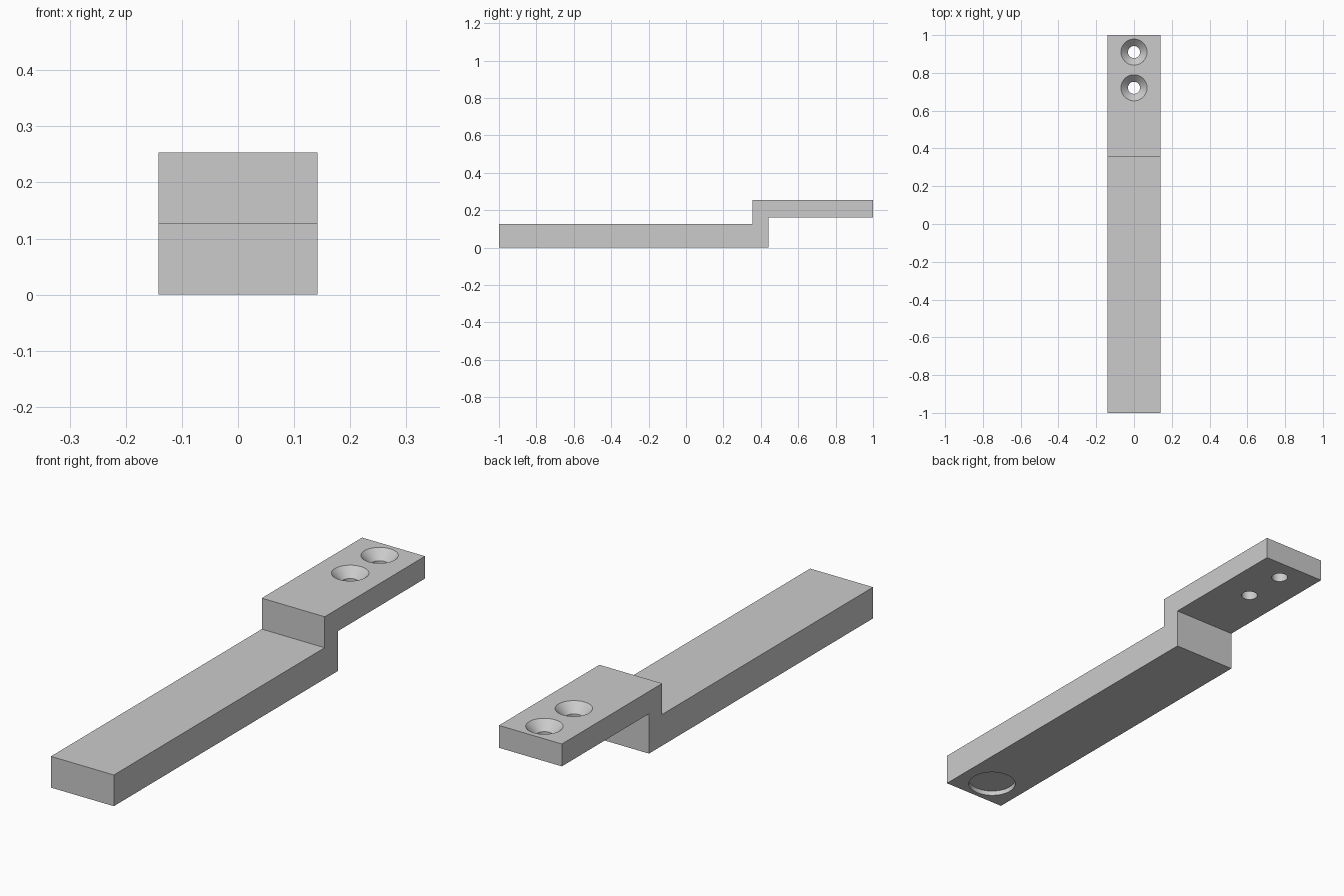
import bpy, bmesh, math

if "Cube" in bpy.data.objects:
    bpy.data.objects.remove(bpy.data.objects["Cube"], do_unlink=True)

# One flat grey for the whole part
grey = bpy.data.materials.new("light_grey")
grey.use_nodes = True
colour = (0.6, 0.6, 0.6, 1)
grey.diffuse_color = colour
grey.node_tree.nodes["Principled BSDF"].inputs["Base Color"].default_value = colour

HALF_WIDTH = 0.1415
TOP = 0.253
UNDERSIDE = 0.162  # underside of the raised tab


def add_object(name, bm):
    bmesh.ops.recalc_face_normals(bm, faces=bm.faces[:])
    mesh = bpy.data.meshes.new(name)
    bm.to_mesh(mesh)
    bm.free()
    mesh.materials.append(grey)
    obj = bpy.data.objects.new(name, mesh)
    bpy.context.collection.objects.link(obj)
    return obj


def lathe_cutter(name, y, profile, sides=64):
    """Closed turned solid from (radius, z) rings, bottom to top."""
    bm = bmesh.new()
    rings = []
    for r, z in profile:
        angles = [2 * math.pi * i / sides for i in range(sides)]
        rings.append([bm.verts.new((r * math.cos(a), y + r * math.sin(a), z)) for a in angles])
    for low, high in zip(rings, rings[1:]):
        for i in range(sides):
            j = (i + 1) % sides
            bm.faces.new((low[i], low[j], high[j], high[i]))
    bm.faces.new(rings[0])
    bm.faces.new(rings[-1])
    obj = add_object(name, bm)
    obj.hide_render = True
    return obj


# Stepped bar: side profile (y, z) extruded across the width
profile = [(-1, 0), (0.44, 0), (0.44, UNDERSIDE), (1, UNDERSIDE),
           (1, TOP), (0.355, TOP), (0.355, 0.127), (-1, 0.127)]
bm = bmesh.new()
side = bm.faces.new([bm.verts.new((-HALF_WIDTH, y, z)) for y, z in profile])
extruded = bmesh.ops.extrude_face_region(bm, geom=[side])["geom"]
bmesh.ops.translate(bm, vec=(2 * HALF_WIDTH, 0, 0),
                    verts=[v for v in extruded if isinstance(v, bmesh.types.BMVert)])
bar = add_object("stepped_bar", bm)

# Two countersunk screw holes in the tab and a shallow round recess below
HOLE, SINK, DEPTH = 0.032, 0.069, 0.037
screw = [(HOLE, UNDERSIDE - 0.02), (HOLE, TOP - DEPTH), (SINK, TOP), (SINK, TOP + 0.02)]
cutters = [lathe_cutter("screw_hole_cutter", y, screw) for y in (0.91, 0.721)]
cutters.append(lathe_cutter("round_recess_cutter", -0.887, [(0.093, -0.02), (0.093, 0.02)]))

bpy.context.view_layer.objects.active = bar
bar.select_set(True)
for cutter in cutters:
    cut = bar.modifiers.new(cutter.name, "BOOLEAN")
    cut.operation = "DIFFERENCE"
    cut.solver = "EXACT"
    cut.object = cutter
    bpy.ops.object.modifier_apply(modifier=cut.name)
for cutter in cutters:
    bpy.data.objects.remove(cutter, do_unlink=True)

# Smooth hole walls, sharp edges
bpy.ops.object.shade_smooth_by_angle(angle=math.radians(30))
